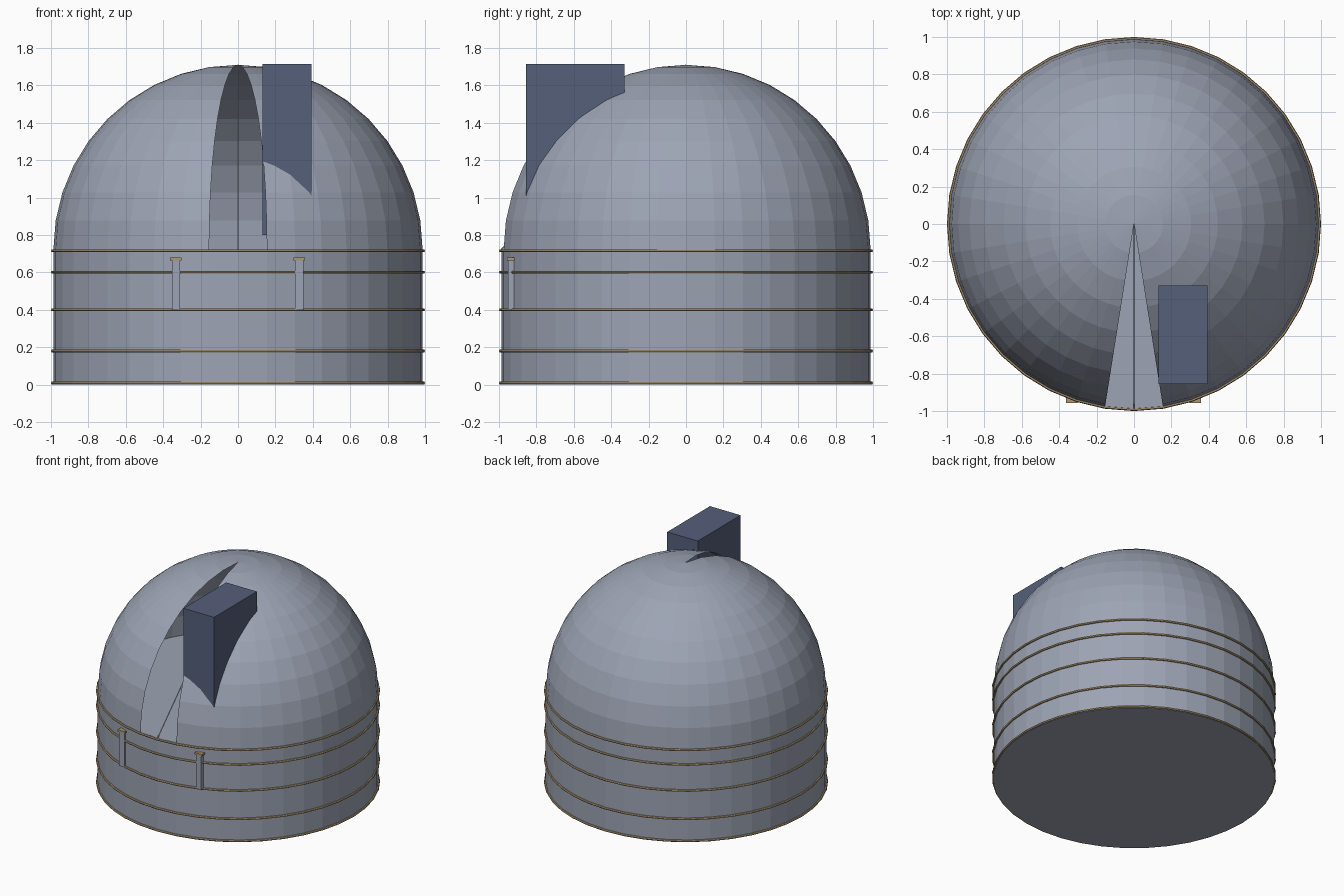
import bpy, bmesh, math
from mathutils import Vector

if "Cube" in bpy.data.objects:
    bpy.data.objects.remove(bpy.data.objects["Cube"])

R, WALL, SEG = 0.987, 0.723, 40


def material(name, rgb):
    m = bpy.data.materials.new(name)
    m.diffuse_color = (*rgb, 1)
    m.use_nodes = True
    m.node_tree.nodes["Principled BSDF"].inputs["Base Color"].default_value = m.diffuse_color
    return m


tan = material("tan_trim", (0.42, 0.31, 0.17))
blue = material("slate_blue", (0.092, 0.115, 0.195))
steel = material("blue_grey", (0.335, 0.37, 0.455))
pale = material("pale_grey", (0.6, 0.6, 0.62))


def finish(name, bm, mat):
    me = bpy.data.meshes.new(name)
    bm.to_mesh(me)
    bm.free()
    ob = bpy.data.objects.new(name, me)
    bpy.context.collection.objects.link(ob)
    me.materials.append(mat)
    return ob


def box(name, lo, hi, mat):
    bm = bmesh.new()
    bmesh.ops.create_cube(bm, size=1)
    for v in bm.verts:
        v.co = Vector([(a + b) / 2 + c * (b - a) for a, b, c in zip(lo, hi, v.co)])
    return finish(name, bm, mat)


# Round wall, closed by the floor of the dome
bm = bmesh.new()
bmesh.ops.create_cone(bm, cap_ends=True, segments=SEG, radius1=R, radius2=R, depth=WALL)
bmesh.ops.translate(bm, verts=bm.verts, vec=(0, 0, WALL / 2))
finish("round_wall", bm, steel)

# Dome shell with a two-segment slit open at the front
bm = bmesh.new()
bmesh.ops.create_uvsphere(bm, u_segments=SEG, v_segments=20, radius=R)
cut = []
for f in bm.faces:
    c = f.calc_center_median()
    in_slit = abs(math.atan2(c.x, -c.y)) < math.radians(9)
    if c.z < 0 or in_slit:
        cut.append(f)
bmesh.ops.delete(bm, geom=cut, context='FACES')
bmesh.ops.translate(bm, verts=bm.verts, vec=(0, 0, WALL))
finish("dome", bm, steel)

# Thin straight stay from the slit foot to the crown
a, b = Vector((0, -R, WALL)), Vector((0, 0, WALL + R))
bm = bmesh.new()
bmesh.ops.create_cone(bm, cap_ends=True, segments=6, radius1=0.004, radius2=0.004,
                      depth=(b - a).length)
stay = finish("slit_stay", bm, pale)
stay.location = (a + b) / 2
stay.rotation_euler = (b - a).to_track_quat('Z', 'Y').to_euler()

# Shutter block standing through the dome beside the slit
box("shutter_block", (0.13, -0.855, 0.80), (0.393, -0.33, 1.715), blue)

# Trim hoops around the wall
for i, z in enumerate((0.009, 0.18, 0.40, 0.602, 0.715)):
    bpy.ops.mesh.primitive_torus_add(major_segments=SEG, minor_segments=6,
                                     major_radius=0.992, minor_radius=0.008,
                                     location=(0, 0, z))
    hoop = bpy.context.object
    hoop.name = f"trim_hoop_{i + 1}"
    hoop.data.materials.append(tan)

# Pair of capped posts on the front wall
for side, x in (("left", -0.332), ("right", 0.328)):
    box(f"post_{side}", (x - 0.022, -0.952, 0.40), (x + 0.022, -0.91, 0.668), steel)
    box(f"post_cap_{side}", (x - 0.031, -0.957, 0.665), (x + 0.031, -0.91, 0.68), tan)
